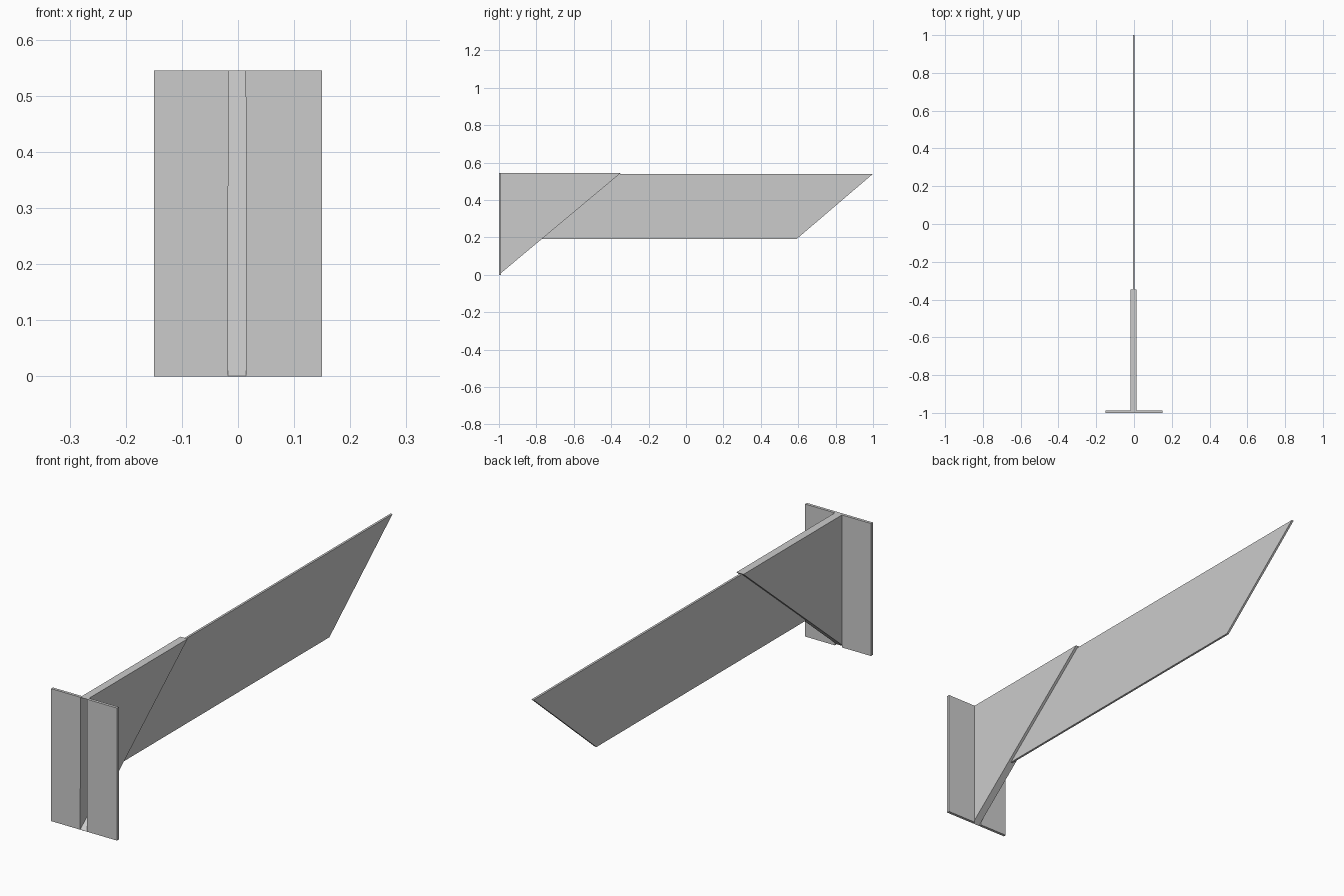
import bpy
import bmesh

if "Cube" in bpy.data.objects:
    bpy.data.objects.remove(bpy.data.objects["Cube"])

# Single bare metal colour
metal = bpy.data.materials.new("light_grey_metal")
metal.use_nodes = True
grey = (0.6, 0.6, 0.6, 1)
metal.diffuse_color = grey
metal.node_tree.nodes["Principled BSDF"].inputs["Base Color"].default_value = grey

TOP, FRONT = 0.545, -1.0
SLOT_RIGHT, SLOT_LEFT = -0.018, 0.0145


def prism(name, profile, x0, x1, open_side=None):
    """Extrude a (y, z) profile from x0 to x1; optionally leave one side open."""
    bm = bmesh.new()
    a = [bm.verts.new((x0, y, z)) for y, z in profile]
    b = [bm.verts.new((x1, y, z)) for y, z in profile]
    bm.faces.new(a)
    bm.faces.new(b[::-1])
    n = len(profile)
    for i in range(n):
        if i != open_side:
            j = (i + 1) % n
            bm.faces.new((a[i], b[i], b[j], a[j]))
    bmesh.ops.recalc_face_normals(bm, faces=bm.faces)
    mesh = bpy.data.meshes.new(name)
    bm.to_mesh(mesh)
    bm.free()
    mesh.materials.append(metal)
    obj = bpy.data.objects.new(name, mesh)
    bpy.context.collection.objects.link(obj)
    return obj


# Mounting flanges either side of the slot
flange = [(FRONT, 0), (FRONT + 0.012, 0), (FRONT + 0.012, TOP), (FRONT, TOP)]
prism("right_flange", flange, -0.15, SLOT_RIGHT)
prism("left_flange", flange, SLOT_LEFT, 0.15)

# Hollow triangular sleeve, open at the front
sleeve = prism("sleeve", [(FRONT, 0), (-0.348, TOP), (FRONT, TOP)],
               SLOT_RIGHT, SLOT_LEFT, open_side=2)
shell = sleeve.modifiers.new("sheet_thickness", "SOLIDIFY")
shell.thickness = 0.001
shell.offset = -1

# Thin blade projecting from the sloped back of the sleeve
prism("blade", [(-0.773, 0.19), (0.59, 0.19), (1.0, 0.54), (-0.354, 0.54)],
      -0.006, 0.003)
